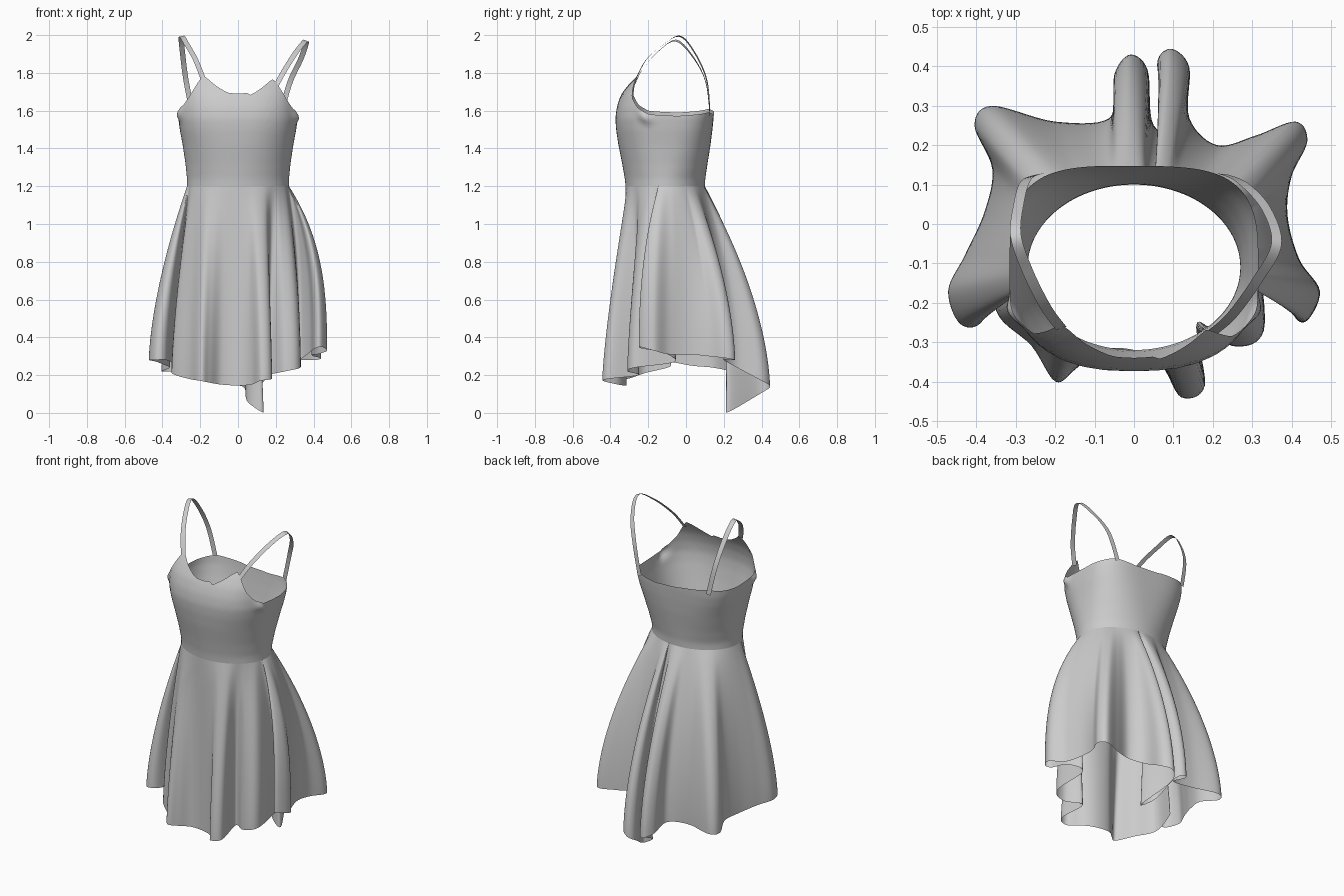
import bpy, math
from mathutils import Vector

if "Cube" in bpy.data.objects:
    bpy.data.objects.remove(bpy.data.objects["Cube"])

WAIST_Z, CY = 1.2, -0.11


def catmull(pts, steps, closed):
    """Smooth curve through the points."""
    pts = [Vector(p) for p in pts]
    n = len(pts)
    get = (lambda i: pts[i % n]) if closed else (lambda i: pts[min(max(i, 0), n - 1)])
    out = []
    for i in range(n if closed else n - 1):
        a, b, c, d = (get(i + k) for k in (-1, 0, 1, 2))
        for s in range(steps):
            t = s / steps
            out.append(0.5 * (2 * b + (c - a) * t + (2 * a - 5 * b + 4 * c - d) * t ** 2
                              + (3 * b - a - 3 * c + d) * t ** 3))
    if not closed:
        out.append(pts[-1])
    return out


def blur(values, half, passes, zero):
    """Moving average around a closed ring."""
    n = len(values)
    for _ in range(passes):
        values = [sum((values[(i + k) % n] for k in range(-half, half + 1)), zero)
                  / (2 * half + 1) for i in range(n)]
    return values


def sheet(name, rows, closed):
    """Smooth-shaded cloth surface lofted through rows of points."""
    m = len(rows[0])
    faces = []
    for r in range(len(rows) - 1):
        for i in range(m if closed else m - 1):
            j = (i + 1) % m
            faces.append((r * m + i, r * m + j, (r + 1) * m + j, (r + 1) * m + i))
    me = bpy.data.meshes.new(name)
    me.from_pydata([tuple(p) for row in rows for p in row], [], faces)
    me.shade_smooth()
    ob = bpy.data.objects.new(name, me)
    bpy.context.collection.objects.link(ob)
    return ob


def lookup(table, x):
    """Linear interpolation in a table of (key, values...)."""
    for a, b in zip(table, table[1:]):
        if x <= b[0]:
            t = min(max((x - a[0]) / (b[0] - a[0]), 0), 1)
            return [p + (q - p) * t for p, q in zip(a[1:], b[1:])]
    return list(table[-1][1:])


# body profile: z, half width, front depth, back depth, squareness
BODY = [(1.20, .270, .210, .210, 2.0), (1.24, .270, .214, .212, 2.0),
        (1.32, .278, .228, .224, 2.1), (1.42, .293, .248, .240, 2.25),
        (1.50, .308, .260, .250, 2.4), (1.56, .316, .264, .256, 2.5),
        (1.62, .316, .256, .260, 2.55), (1.68, .312, .236, .260, 2.6),
        (1.74, .302, .200, .26, 2.6), (1.80, .290, .155, .26, 2.6)]


def body_point(ang, z):
    w, front, back, p = lookup(BODY, z)
    c, s = math.cos(ang), math.sin(ang)
    if s > 0:
        p += (p - 2) * 1.6
    x = w * math.copysign(abs(c) ** (2 / p), c)
    y = (back if s > 0 else front) * math.copysign(abs(s) ** (2 / p), s)
    return Vector((x, CY + y, z))


# bodice with sweetheart neckline; height by angle away from centre front
NECK = [(0, 1.69), (6, 1.695), (16, 1.73), (27, 1.77), (33, 1.785), (38, 1.76),
        (50, 1.68), (62, 1.63), (75, 1.60), (95, 1.59), (125, 1.60), (145, 1.61), (180, 1.59)]
COLS, ROWS = 144, 24
bodice = []
for r in range(ROWS + 1):
    row = []
    for i in range(COLS):
        deg = i * 360 / COLS
        off = abs((deg + 90 + 180) % 360 - 180)
        right = min(max((math.cos(math.radians(deg)) + .1) * 4, 0), 1)
        top = lookup(NECK, off)[0] - 0.018 * right * (off > 6)
        t = r / ROWS
        p = body_point(math.radians(deg), WAIST_Z + (top - WAIST_Z) * t)
        # gathered pucker under each arm
        k = math.exp(-((off - 70) / 8) ** 2) * math.exp(-((t - 0.93) / 0.07) ** 2)
        p += Vector((math.copysign(0.022, p.x) * k, 0, 0))
        row.append(p)
    bodice.append(row)
sheet("bodice", bodice, True)

# skirt hem, counter-clockwise from the right-hand fold
HEM = [(.32, -.06, .27), (.38, -.12, .32), (.405, -.23, .34), (.44, -.245, .35),
       (.472, -.17, .33), (.42, -.09, .31), (.39, .02, .31), (.40, .12, .30),
       (.44, .21, .29), (.41, .26, .28), (.31, .225, .28), (.21, .20, .28),
       (.14, .27, .24), (.14, .40, .17), (.09, .445, .14), (.06, .39, .10),
       (.135, .22, .003), (.05, .25, .06), (.035, .39, .13), (-.01, .43, .15),
       (-.05, .38, .17), (-.06, .27, .20), (-.20, .26, .22), (-.36, .30, .22),
       (-.405, .25, .22), (-.36, .14, .24), (-.38, .03, .25), (-.43, -.08, .27),
       (-.472, -.17, .28), (-.44, -.255, .28), (-.38, -.24, .28), (-.33, -.08, .25),
       (-.35, -.22, .21), (-.26, -.31, .18), (-.20, -.40, .17), (-.15, -.37, .16),
       (-.09, -.32, .15), (0, -.32, .145), (.07, -.36, .15), (.12, -.44, .17),
       (.18, -.41, .18), (.16, -.25, .20), (.25, -.31, .22), (.33, -.27, .24)]
hem = catmull(HEM, 7, True)
N = len(hem)
# softened hem: the rounded hip line the folds grow out of
hip = blur(hem, 10, 2, Vector((0, 0, 0)))

# waist angle for each hem point, blurred so deep folds gather smoothly
ang, last = [], None
for p in hem:
    a = math.atan2((p.y - CY) / .9, p.x)
    if last is not None:
        a += 2 * math.pi * round((last - a) / (2 * math.pi))
    ang.append(a)
    last = a
dev = blur([a - 2 * math.pi * i / N for i, a in enumerate(ang)], 10, 3, 0)

SROWS = 40
skirt = []
for r in range(SROWS, -1, -1):
    t = r / SROWS
    row = []
    for i, h in enumerate(hem):
        w = body_point(dev[i] + 2 * math.pi * i / N, WAIST_Z)
        # fuller cloth over the right front hip, straighter elsewhere
        full = min(max((hip[i].x - .25) * 8, 0), 1) * min(max((.12 - hip[i].y) * 6, 0), 1)
        swell = 1 - (1 - t) ** (1.8 + 1.2 * full + min(0, hip[i].y) * (1 - full))
        fold = 1 - (1 - t) ** (1.25 + .6 * full)
        p = w.lerp(hip[i], swell) + (h - hip[i]) * fold
        p.z = w.z + (h.z - w.z) * t
        row.append(p)
    skirt.append(row)
sheet("skirt", skirt, True)


# shoulder straps: flat ribbons looping over each shoulder
def strap(name, path, width=0.028):
    pts = catmull(path, 10, False)
    hub = (Vector(path[0]) + Vector(path[-1])) / 2
    edge_a, edge_b = [], []
    for i, p in enumerate(pts):
        tan = (pts[min(i + 1, len(pts) - 1)] - pts[max(i - 1, 0)]).normalized()
        side = tan.cross(p - hub + Vector((0, 0, .05))).normalized() * width / 2
        if side.x < 0:
            side = -side
        edge_a.append(p - side)
        edge_b.append(p + side)
    sheet(name, [edge_a, edge_b], False)


strap("left_strap", [(-.185, -.265, 1.77), (-.225, -.21, 1.87), (-.27, -.12, 1.95),
                     (-.30, -.03, 1.993), (-.293, .05, 1.90), (-.275, .11, 1.76),
                     (-.24, .127, 1.585)])
strap("right_strap", [(.20, -.275, 1.73), (.25, -.23, 1.82), (.315, -.14, 1.92),
                      (.362, -.05, 1.97), (.335, .04, 1.88), (.275, .105, 1.75),
                      (.225, .127, 1.575)])
